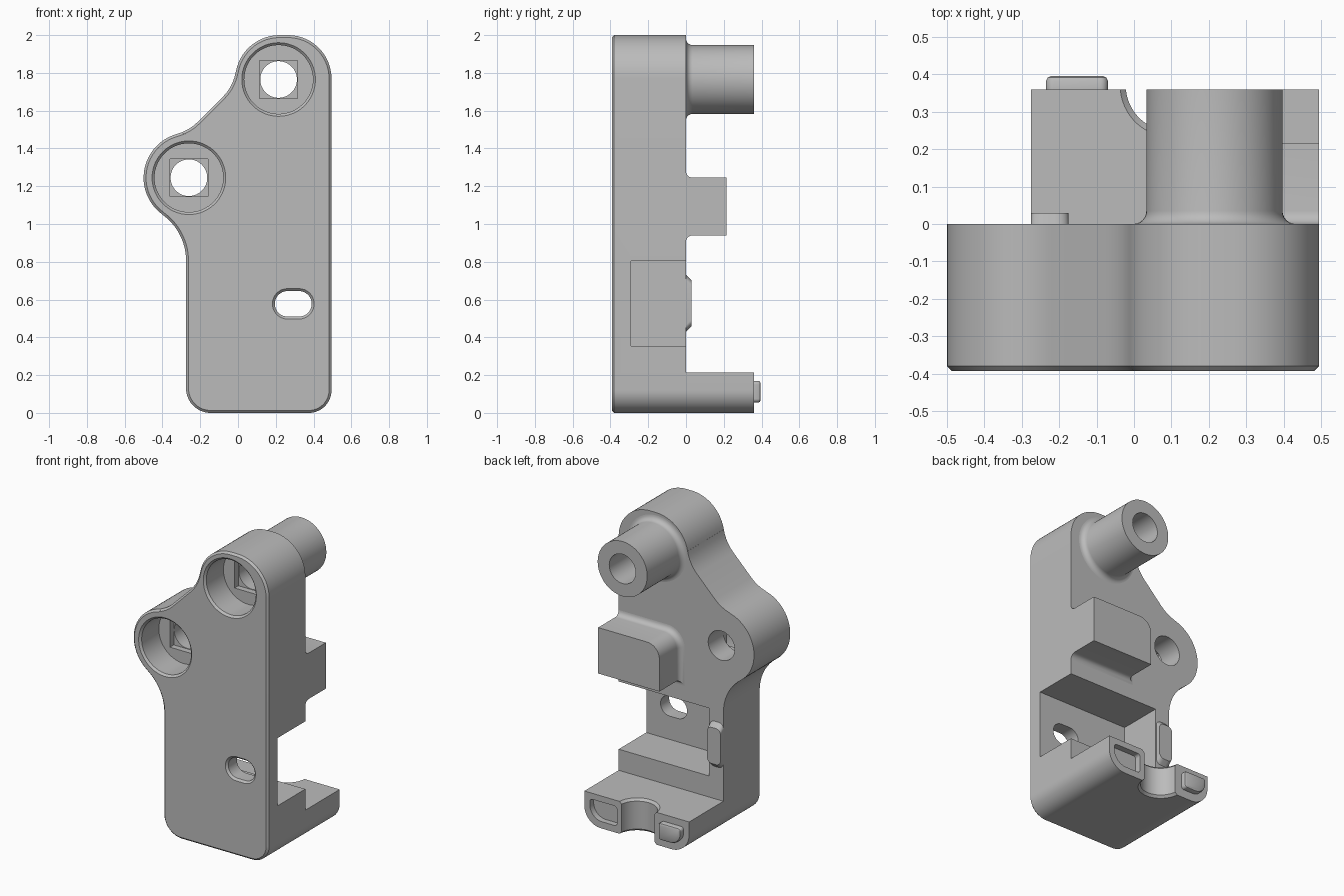
import bpy, bmesh, math
from mathutils import Vector

if "Cube" in bpy.data.objects:
    bpy.data.objects.remove(bpy.data.objects["Cube"])

grey = bpy.data.materials.new("plain grey")
grey.diffuse_color = (0.5, 0.5, 0.5, 1)
grey.use_nodes = True
grey.node_tree.nodes["Principled BSDF"].inputs["Base Color"].default_value = grey.diffuse_color


def clean(pts):
    out = []
    for p in pts:
        if not out or (p - out[-1]).length > 1e-4:
            out.append(p)
    if (out[0] - out[-1]).length < 1e-4:
        out.pop()
    return out


def arc(cx, cy, r, a0, a1):
    n = max(4, int(abs(a1 - a0) / 6))
    angles = [math.radians(a0 + (a1 - a0) * i / n) for i in range(n + 1)]
    return [Vector((cx + r * math.cos(a), cy + r * math.sin(a))) for a in angles]


def circle(c, r):
    return clean(arc(c[0], c[1], r, 0, 360))


def rounded(corners, n=8):
    """Counter-clockwise polygon of (u, v, corner radius)."""
    out = []
    for i, (x, y, r) in enumerate(corners):
        p = Vector((x, y))
        if r == 0:
            out.append(p)
            continue
        a = (Vector(corners[i - 1][:2]) - p).normalized()
        b = (Vector(corners[(i + 1) % len(corners)][:2]) - p).normalized()
        half = a.angle(b) / 2
        c = p + (a + b).normalized() * r / math.sin(half)
        t = r / math.tan(half)
        s, e = p + a * t - c, p + b * t - c
        sweep = math.pi - 2 * half
        for k in range(n + 1):
            f = k / n
            out.append(c + (s * math.sin((1 - f) * sweep) + e * math.sin(f * sweep)) / math.sin(sweep))
    return clean(out)


def box(x0, x1, z0, z1, r=0):
    return rounded([(x0, z0, r), (x1, z0, r), (x1, z1, r), (x0, z1, r)])


def offset(pts, d):
    out = []
    for i, p in enumerate(pts):
        e1 = (p - pts[i - 1]).normalized()
        e2 = (pts[(i + 1) % len(pts)] - p).normalized()
        n1, n2 = Vector((e1.y, -e1.x)), Vector((e2.y, -e2.x))
        out.append(p + (n1 + n2) * d / (1 + n1.dot(n2)))
    return out


def loft(name, rings, axis="y", tube=False):
    """Skin a list of (outline, distance along axis)."""
    bm = bmesh.new()
    loops = [[bm.verts.new((p.x, w, p.y) if axis == "y" else (p.x, p.y, w)) for p in pts]
             for pts, w in rings]
    pairs = list(zip(loops, loops[1:]))
    if tube:
        pairs.append((loops[-1], loops[0]))
    else:
        bm.faces.new(loops[0])
        bm.faces.new(loops[-1])
    for a, b in pairs:
        for i in range(len(a)):
            j = (i + 1) % len(a)
            bm.faces.new((a[i], a[j], b[j], b[i]))
    bmesh.ops.recalc_face_normals(bm, faces=bm.faces)
    me = bpy.data.meshes.new(name)
    bm.to_mesh(me)
    bm.free()
    me.materials.append(grey)
    ob = bpy.data.objects.new(name, me)
    bpy.context.collection.objects.link(ob)
    return ob


def activate(ob):
    bpy.ops.object.select_all(action="DESELECT")
    ob.select_set(True)
    bpy.context.view_layer.objects.active = ob


def cut(ob, cutter):
    cutter.hide_render = True
    m = ob.modifiers.new("cut", "BOOLEAN")
    m.operation, m.solver, m.object = "DIFFERENCE", "EXACT", cutter
    activate(ob)
    bpy.ops.object.modifier_apply(modifier=m.name)
    bpy.data.objects.remove(cutter)


def finish(ob, seat=None):
    """Remove the hidden face at y = seat and shade smooth."""
    if seat is not None:
        bm = bmesh.new()
        bm.from_mesh(ob.data)
        hidden = [f for f in bm.faces if all(abs(v.co.y - seat) < 1e-4 for v in f.verts)]
        bmesh.ops.delete(bm, geom=hidden, context="FACES")
        bm.to_mesh(ob.data)
        bm.free()
    activate(ob)
    bpy.ops.object.shade_smooth_by_angle(angle=math.radians(30))


UPPER, LOWER = (0.215, 1.765), (-0.26, 1.245)
low_right = arc(0.375, 0.12, 0.12, -90, 0)
low_left = arc(-0.145, 0.13, 0.13, 180, 270)

# Main plate with two lobes and a chamfered front edge
outline = clean(low_right + arc(0.265, 1.77, 0.23, 0, 90) + arc(0.22, 1.765, 0.235, 90, 170)
                + arc(-0.258, 1.849, 0.25, -10, -45) + arc(-0.389, 1.718, 0.25, -45, -74.8)
                + arc(*LOWER, 0.24, 105.2, 234.3) + arc(-0.575, 0.806, 0.3, 54.3, 0) + low_left)
plate = loft("main_plate", [(offset(outline, -0.013), -0.393), (outline, -0.38), (outline, 0)])

# Counterbored bolt holes with a square relief
for c in (UPPER, LOWER):
    cut(plate, loft("counterbore", [(circle(c, 0.202), -0.4), (circle(c, 0.182), -0.38),
                                    (circle(c, 0.182), -0.2)]))
    cut(plate, loft("relief", [(box(c[0] - 0.1, c[0] + 0.1, c[1] - 0.1, c[1] + 0.1), y)
                               for y in (-0.23, -0.16)]))
    cut(plate, loft("bolt_hole", [(circle(c, 0.097), y) for y in (-0.3, 0.1)]))

# Rear pocket and the chamfered slot through its wall
cut(plate, loft("pocket", [(box(-0.17, 0.6, 0.355, 0.805), y) for y in (-0.29, 0.1)]))
slot = box(0.195, 0.39, 0.51, 0.645, 0.067)
cut(plate, loft("slot", [(offset(slot, 0.02), -0.4), (slot, -0.38), (slot, -0.2)]))
finish(plate)

# Upper boss tube with a filleted foot
fillet = [(0.035 * (1 - math.sin(a)), 0.035 * (1 - math.cos(a)))
          for a in (math.radians(15 * i) for i in range(7))]
boss = loft("boss", [(circle(UPPER, 0.182 + d), y) for d, y in fillet]
            + [(circle(UPPER, 0.182), 0.36), (circle(UPPER, 0.097), 0.36),
               (circle(UPPER, 0.097), 0)], tube=True)
finish(boss, 0)

# Stop block with a filleted foot, flush with the right side
stop = rounded([(0.045, 0.94, 0), (0.495, 0.94, 0), (0.495, 1.245, 0), (0.045, 1.245, 0.09)])
rings = [(offset(stop, d), y) for d, y in fillet] + [(stop, 0.215)]
rings = [([Vector((min(p.x, 0.495), p.y)) for p in pts], y) for pts, y in rings]
finish(loft("stop_block", rings), 0)

# Bottom shelf with a flared half-round notch and a shallow recess
shelf_outline = clean(low_right + [Vector((0.495, 0.215)), Vector((-0.275, 0.215))] + low_left)
shelf = loft("shelf", [(shelf_outline, y) for y in (0, 0.36)])
N = (0.1, 0.37)
cut(shelf, loft("notch", [(circle(N, 0.147), -0.01), (circle(N, 0.122), 0.015),
                          (circle(N, 0.122), 0.2), (circle(N, 0.147), 0.225)], axis="z"))
cut(shelf, loft("recess", [(rounded([(0.255, 0.045, 0.02), (0.455, 0.045, 0.09),
                                     (0.455, 0.175, 0.02), (0.255, 0.175, 0.02)]), y)
                           for y in (0.32, 0.4)]))
finish(shelf, 0)

# Locating key on the shelf end
key = rounded([(-0.235, 0.055, 0.08), (-0.07, 0.055, 0.02), (-0.07, 0.17, 0.02), (-0.235, 0.17, 0.02)])
finish(loft("locating_key", [(key, 0.36), (key, 0.383), (offset(key, -0.004), 0.391),
                             (offset(key, -0.012), 0.395)]), 0.36)

# Small side tab beside the pocket
finish(loft("side_tab", [(box(-0.275, -0.175, 0.43, 0.73, 0.035), 0),
                         (box(-0.275, -0.175, 0.46, 0.70, 0.035), 0.03)]), 0)
